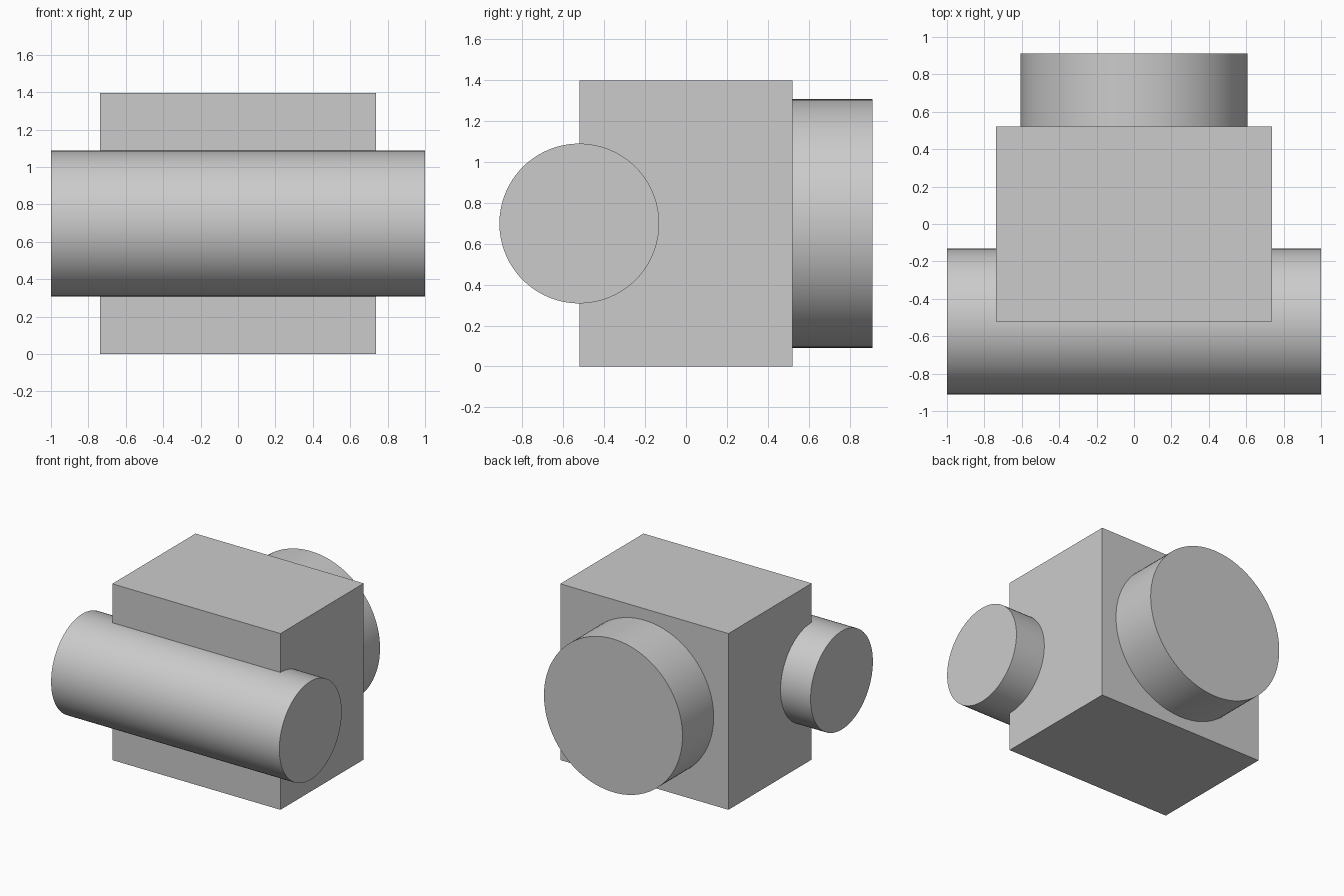
import bpy
import math

if "Cube" in bpy.data.objects:
    bpy.data.objects.remove(bpy.data.objects["Cube"])

# One plain grey for every part
grey = bpy.data.materials.new("light_grey")
grey.diffuse_color = (0.6, 0.6, 0.6, 1.0)
grey.use_nodes = True
grey.node_tree.nodes["Principled BSDF"].inputs["Base Color"].default_value = grey.diffuse_color

CENTRE_Z = 0.698


def finish(name):
    obj = bpy.context.object
    obj.name = name
    obj.data.materials.append(grey)
    return obj


def cylinder(name, radius, length, location, rotation):
    bpy.ops.mesh.primitive_cylinder_add(
        vertices=96, radius=radius, depth=length, location=location, rotation=rotation)
    obj = finish(name)
    bpy.ops.object.shade_smooth_by_angle(angle=math.radians(30))
    return obj


# Central block
bpy.ops.mesh.primitive_cube_add(size=1, location=(0, 0, CENTRE_Z))
block = finish("block")
block.scale = (1.474, 1.042, 2 * CENTRE_Z)

# Long bar running across the front face, half sunk into the block
cylinder("front_bar", 0.39, 2.0, (0, -0.521, CENTRE_Z), (0, math.pi / 2, 0))

# Wide round boss standing out of the back face
cylinder("back_boss", 0.607, 0.411, (0, 0.7055, CENTRE_Z), (math.pi / 2, 0, 0))
